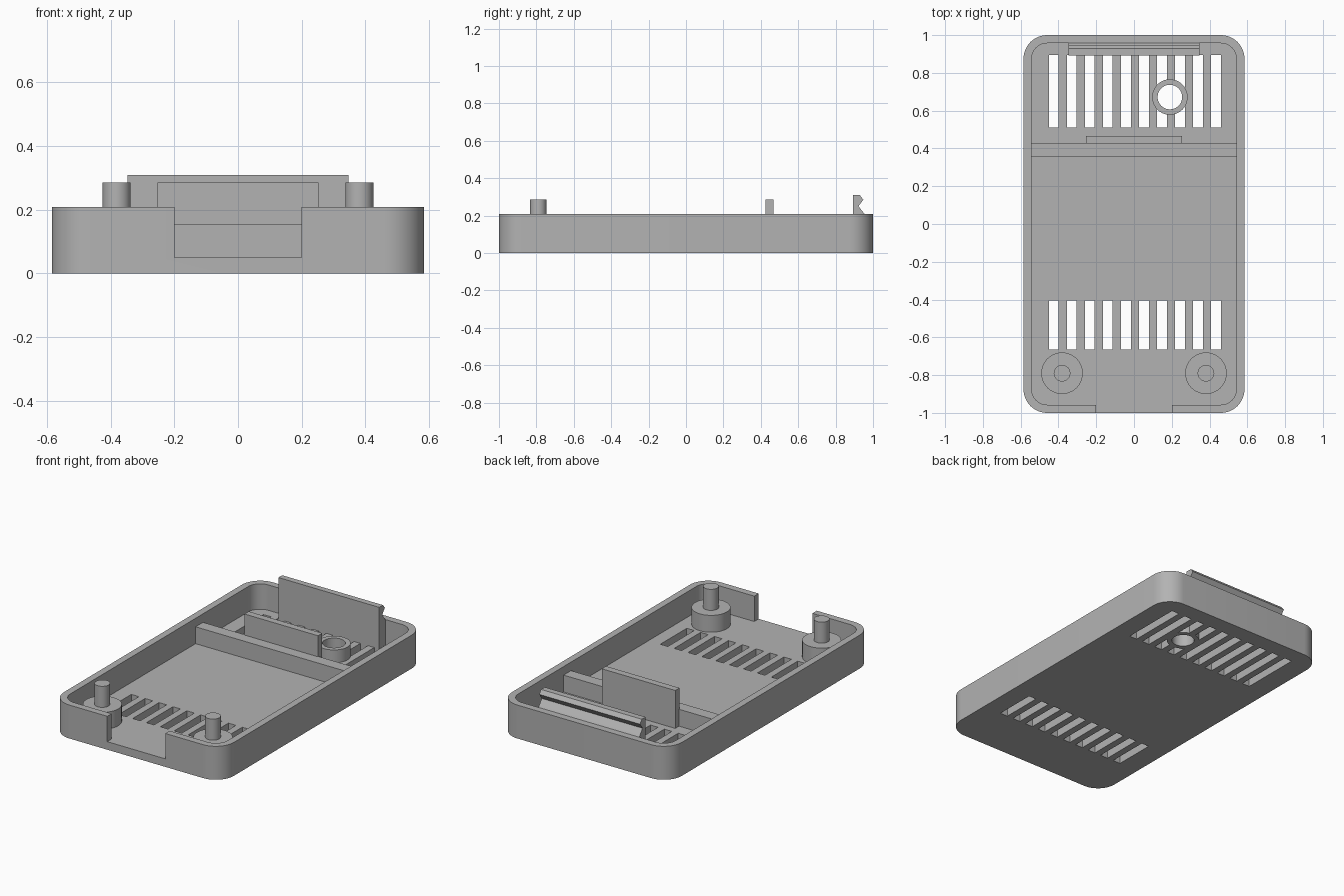
import bpy, bmesh
from math import sin, cos, pi, radians

if "Cube" in bpy.data.objects:
    bpy.data.objects.remove(bpy.data.objects["Cube"], do_unlink=True)

grey = bpy.data.materials.new("plain grey")
grey.use_nodes = True
colour = (0.45, 0.45, 0.45, 1)
grey.diffuse_color = colour
grey.node_tree.nodes["Principled BSDF"].inputs["Base Color"].default_value = colour

HALF_X, WALL, FLOOR, TOP = 0.585, 0.043, 0.05, 0.208


def finish(name, bm):
    bmesh.ops.recalc_face_normals(bm, faces=bm.faces)
    mesh = bpy.data.meshes.new(name)
    bm.to_mesh(mesh)
    bm.free()
    mesh.materials.append(grey)
    obj = bpy.data.objects.new(name, mesh)
    bpy.context.collection.objects.link(obj)
    return obj


def extrude(name, points, direction):
    """Solid made by sweeping a closed outline along a direction."""
    bm = bmesh.new()
    face = bm.faces.new([bm.verts.new(p) for p in points])
    result = bmesh.ops.extrude_face_region(bm, geom=[face], use_keep_orig=True)
    moved = [v for v in result["geom"] if isinstance(v, bmesh.types.BMVert)]
    bmesh.ops.translate(bm, verts=moved, vec=direction)
    return finish(name, bm)


def box(name, x0, x1, y0, y1, z0, z1):
    outline = [(x0, y0, z0), (x1, y0, z0), (x1, y1, z0), (x0, y1, z0)]
    return extrude(name, outline, (0, 0, z1 - z0))


def rod(name, x, y, r, z0, z1, sides=40):
    outline = [(x + r * cos(2 * pi * i / sides), y + r * sin(2 * pi * i / sides), z0)
               for i in range(sides)]
    return extrude(name, outline, (0, 0, z1 - z0))


def rounded_block(name, hx, hy, r, z0, z1, steps=12):
    outline = []
    for k, (sx, sy) in enumerate([(1, 1), (-1, 1), (-1, -1), (1, -1)]):
        for i in range(steps + 1):
            a = (k + i / steps) * pi / 2
            outline.append((sx * (hx - r) + r * cos(a), sy * (hy - r) + r * sin(a), z0))
    return extrude(name, outline, (0, 0, z1 - z0))


def cut(target, cutter):
    mod = target.modifiers.new("cut", "BOOLEAN")
    mod.operation = "DIFFERENCE"
    mod.solver = "EXACT"
    mod.object = cutter
    bpy.context.view_layer.objects.active = target
    bpy.ops.object.modifier_apply(modifier=mod.name)
    bpy.data.objects.remove(cutter, do_unlink=True)


def smooth(obj):
    bpy.ops.object.select_all(action="DESELECT")
    obj.select_set(True)
    bpy.context.view_layer.objects.active = obj
    bpy.ops.object.shade_smooth_by_angle(angle=radians(30))


# Open tray with rounded corners and a cable notch in the front wall
tray = rounded_block("tray", HALF_X, 1, 0.125, 0, TOP)
cut(tray, rounded_block("cavity", HALF_X - WALL, 1 - WALL, 0.082, FLOOR, 0.4))
cut(tray, box("notch", -0.2, 0.2, -1.1, -0.9, FLOOR, 0.4))

# Two rows of vent slots
for y0, y1 in [(0.51, 0.895), (-0.665, -0.405)]:
    for i in range(10):
        x = -0.425 + i * 0.0955
        cut(tray, box("slot", x - 0.026, x + 0.026, y0, y1, -0.1, 0.1))

# Ring around a through hole
ring_x, ring_y = 0.19, 0.672
cut(tray, rod("hole", ring_x, ring_y, 0.08, -0.1, 0.1))
ring = rod("hole_ring", ring_x, ring_y, 0.094, 0, 0.13)
cut(ring, rod("bore", ring_x, ring_y, 0.065, -0.1, 0.3))

# Cross rib and board stop
box("cross_rib", -0.55, 0.55, 0.357, 0.43, FLOOR - 0.005, 0.155)
box("board_stop", -0.253, 0.253, 0.425, 0.467, FLOOR - 0.005, 0.286)

# Rear snap clip with a V groove facing the back
clip_profile = [(0.893, FLOOR - 0.005), (0.96, FLOOR - 0.005), (0.96, 0.2),
                (0.948, 0.217), (0.922, 0.25), (0.948, 0.285), (0.93, 0.309), (0.893, 0.309)]
extrude("snap_clip", [(-0.347, y, z) for y, z in clip_profile], (0.694, 0, 0))

# Screw bosses with locating pins
rounded = [tray, ring]
for side, x in [("left", 0.381), ("right", -0.381)]:
    rounded.append(rod(side + "_boss", x, -0.79, 0.11, FLOOR - 0.005, 0.155))
    rounded.append(rod(side + "_pin", x, -0.79, 0.044, 0.15, 0.286))
for obj in rounded:
    smooth(obj)
